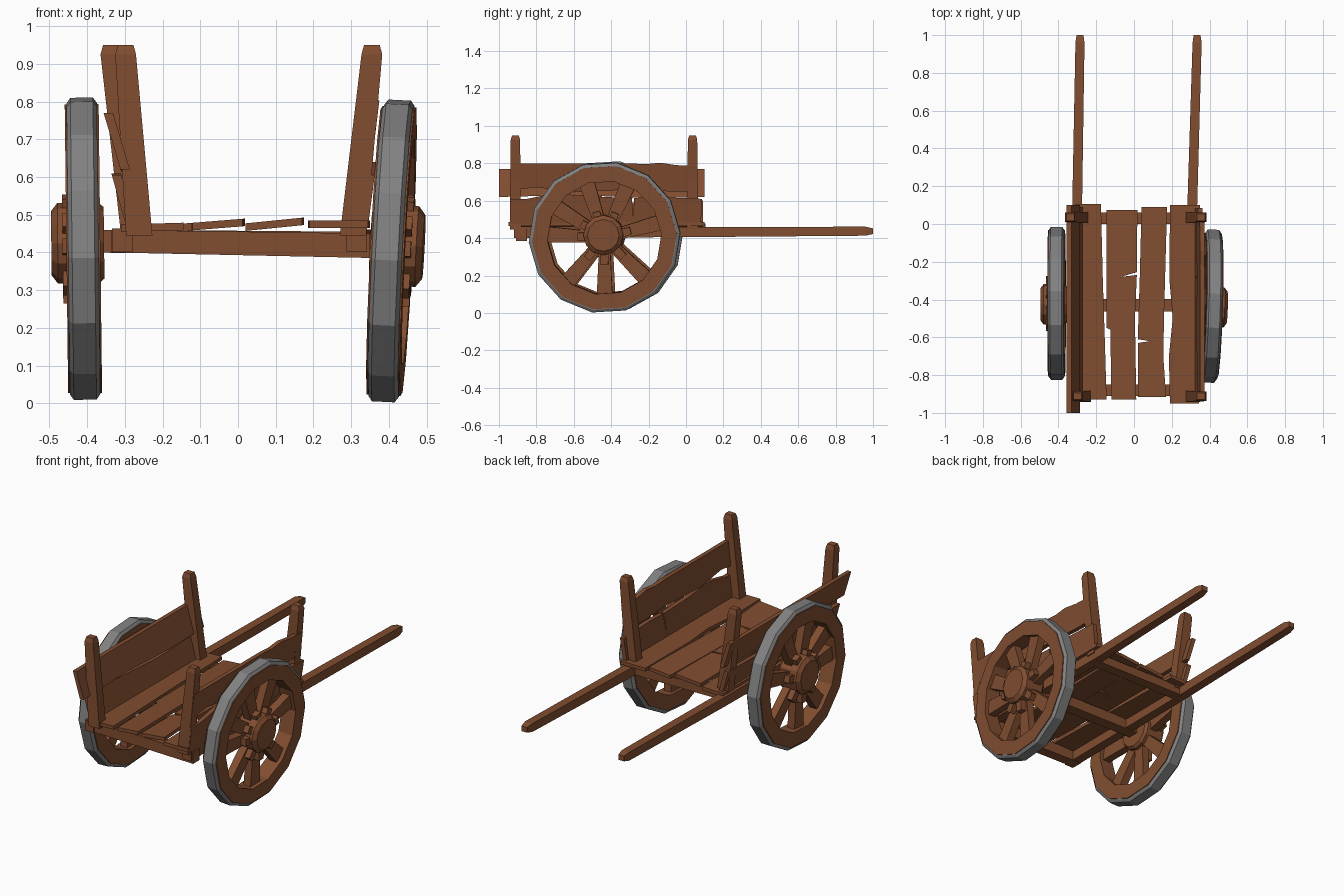
import bpy, bmesh, math
from mathutils import Vector, Matrix

if "Cube" in bpy.data.objects:
    bpy.data.objects.remove(bpy.data.objects["Cube"])


def material(name, rgb):
    m = bpy.data.materials.new(name)
    m.diffuse_color = (*rgb, 1)
    m.use_nodes = True
    m.node_tree.nodes["Principled BSDF"].inputs["Base Color"].default_value = m.diffuse_color
    return m


WOOD = material("brown wood", (0.22, 0.075, 0.03))
IRON = material("grey iron", (0.22, 0.22, 0.22))


def finish(name, bm, mat, matrix=None):
    bmesh.ops.recalc_face_normals(bm, faces=bm.faces)
    me = bpy.data.meshes.new(name)
    bm.to_mesh(me)
    bm.free()
    me.materials.append(mat)
    ob = bpy.data.objects.new(name, me)
    bpy.context.collection.objects.link(ob)
    if matrix:
        ob.matrix_world = matrix
    return ob


def add_beam(bm, axis, sections):
    """Rectangular sections (centre, width, depth) joined along one axis."""
    a, b = [Vector(v) for v in {"x": ((0, 1, 0), (0, 0, 1)),
                                "y": ((1, 0, 0), (0, 0, 1)),
                                "z": ((1, 0, 0), (0, 1, 0))}[axis]]
    rings = []
    for c, w, d in sections:
        rings.append([bm.verts.new(Vector(c) + a * w * s / 2 + b * d * t / 2)
                      for s, t in ((-1, -1), (1, -1), (1, 1), (-1, 1))])
    for p, q in zip(rings, rings[1:]):
        for i in range(4):
            j = (i + 1) % 4
            bm.faces.new((p[i], p[j], q[j], q[i]))
    bm.faces.new(rings[0])
    bm.faces.new(rings[-1])


def beam(name, axis, sections):
    bm = bmesh.new()
    add_beam(bm, axis, sections)
    return finish(name, bm, WOOD)


def plate(name, outline, thick, place, normal):
    """Outline placed on a plane and given thickness."""
    bm = bmesh.new()
    n = Vector(normal) * thick / 2
    lo = [bm.verts.new(Vector(place(u, v)) - n) for u, v in outline]
    hi = [bm.verts.new(Vector(place(u, v)) + n) for u, v in outline]
    bm.faces.new(lo)
    bm.faces.new(hi)
    for i in range(len(lo)):
        j = (i + 1) % len(lo)
        bm.faces.new((lo[i], lo[j], hi[j], hi[i]))
    return finish(name, bm, WOOD)


def lathe(name, profile, sides, mat, matrix, offset=0.0):
    """Closed (x, radius) profile turned about the x axis."""
    bm = bmesh.new()
    rings = []
    for k in range(sides):
        t = offset + 2 * math.pi * k / sides
        rings.append([bm.verts.new((x, r * math.cos(t), r * math.sin(t)))
                      for x, r in profile])
    n = len(profile)
    for k in range(sides):
        p, q = rings[k], rings[(k + 1) % sides]
        for i in range(n):
            j = (i + 1) % n
            bm.faces.new((p[i], p[j], q[j], q[i]))
    bmesh.ops.remove_doubles(bm, verts=bm.verts, dist=1e-5)
    return finish(name, bm, mat, matrix)


# Wheels: iron tyre, wooden rim, hub and eight uneven spokes
def wheel(side, s, centre, tilt, yaw):
    m = (Matrix.Translation(centre) @ Matrix.Rotation(yaw, 4, "Z")
         @ Matrix.Rotation(tilt, 4, "Y"))
    lathe(side + "_tyre", [(-.041, .375), (-.040, .392), (-.030, .406),
                           (.030, .406), (.040, .392), (.041, .375)],
          14, IRON, m, .06)
    lathe(side + "_rim", [(-.045, .305), (.045, .305), (.045, .388), (-.045, .388)],
          14, WOOD, m, .06)
    lathe(side + "_hub", [(-s * .055, .0), (-s * .055, .095), (-s * .04, .107),
                          (s * .068, .107), (s * .085, .085), (s * .085, .0)],
          12, WOOD, m @ Matrix.Translation((0, -.005, .015)))
    bm = bmesh.new()
    for deg in (-90, -130, 177, 148, 108, 66, 15, -45):
        part = bmesh.new()
        add_beam(part, "z", [((0, 0, .06), .045, .06), ((0, 0, .32), .045, .085)])
        add_beam(part, "z", [((s * .03, 0, .08), .05, .045), ((s * .03, 0, .145), .05, .04)])
        part.transform(Matrix.Rotation(math.radians(deg - 90), 4, "X"))
        tmp = bpy.data.meshes.new("tmp")
        part.to_mesh(tmp)
        part.free()
        bm.from_mesh(tmp)
        bpy.data.meshes.remove(tmp)
    finish(side + "_spokes", bm, WOOD, m)


wheel("left", -1, (-.41, -.42, .41), -.012, 0)
wheel("right", 1, (.407, -.435, .404), .05, -.03)

# Axle and cross bars under the floor
beam("axle", "x", [((-.40, -.43, .43), .065, .06), ((.40, -.43, .42), .065, .06)])
beam("front_cross_bar", "x", [((-.335, -.88, .43), .06, .06), ((.35, -.88, .418), .06, .065)])
beam("rear_cross_bar", "x", [((-.31, .03, .435), .06, .05), ((.33, .03, .43), .06, .05)])

# Long rails that continue as pull handles
for name, x0, x1 in (("left_handle", -.307, -.286), ("right_handle", .315, .334)):
    beam(name, "y", [((x0, -.92, .432), .055, .062), ((x0 * .98, .1, .433), .052, .054),
                     ((x1, .96, .437), .048, .048), ((x1, 1.0, .437), .036, .03)])

# Floor planks with worn edges and splits
floor = [
    ("floor_plank_left", .467, .03, [(-.31, -.93), (-.145, -.93), (-.155, -.6), (-.165, -.3),
                                     (-.175, .105), (-.31, .105)]),
    ("floor_plank_mid_left", .474, .08, [(-.12, -.93), (.012, -.93), (.005, -.5), (.015, -.27),
                                         (-.07, -.28), (.015, -.255), (.018, .075),
                                         (-.145, .075), (-.145, -.55), (-.125, -.56)]),
    ("floor_plank_mid_right", .474, .1, [(.02, -.915), (.17, -.915), (.155, -.7), (.16, -.45),
                                         (.175, .09), (.04, .09), (.03, -.3), (.02, -.61),
                                         (.085, -.62), (.02, -.63)]),
    ("floor_plank_right", .475, 0, [(.19, -.95), (.345, -.95), (.35, .1), (.19, .1), (.188, -.3),
                                    (.205, -.5), (.185, -.7)]),
]
for name, z, tilt, pts in floor:
    mid = sum(p[0] for p in pts) / len(pts)
    plate(name, pts, .02, lambda u, v: (u, v, z + tilt * (u - mid)), (0, 0, 1))

# Corner posts leaning outward, with chamfered tops
for name, y, xb, xt in (("left_front_post", -.912, -.262, -.298),
                        ("left_rear_post", .035, -.275, -.337),
                        ("right_front_post", -.912, .305, .355),
                        ("right_rear_post", .035, .305, .355)):
    beam(name, "z", [((xb, y, .445), .07, .06), ((xt, y, .925), .055, .05),
                     ((xt, y, .95), .042, .036)])

# Side boards fixed to the outside of the posts
sides = [
    ("right_upper_board", .362, .80, .12, [
        (-.935, .655), (-.8, .672), (-.6, .645), (-.3, .66), (-.05, .648), (.06, .65),
        (.06, .785), (-.05, .79), (-.14, .803), (-.22, .795), (-.3, .80), (-.935, .80)]),
    ("right_lower_board", .352, .62, .13, [
        (-.94, .475), (.08, .475), (.085, .61), (-.15, .62), (-.277, .615), (-.283, .5),
        (-.289, .615), (-.5, .622), (-.7, .64), (-.85, .61), (-.94, .605)]),
    ("left_upper_board", -.344, .77, -.3, [
        (-1, .62), (-.6, .63), (-.2, .615), (.1, .62), (.1, .77), (-1, .77)]),
    ("left_lower_board", -.322, .605, -.28, [
        (-.93, .475), (.09, .475), (.09, .60), (-.3, .59), (-.7, .61), (-.93, .605)]),
]
for name, x, z, lean, pts in sides:
    plate(name, pts, .025, lambda u, v: (x + lean * (v - z), u, v), (1, 0, 0))
